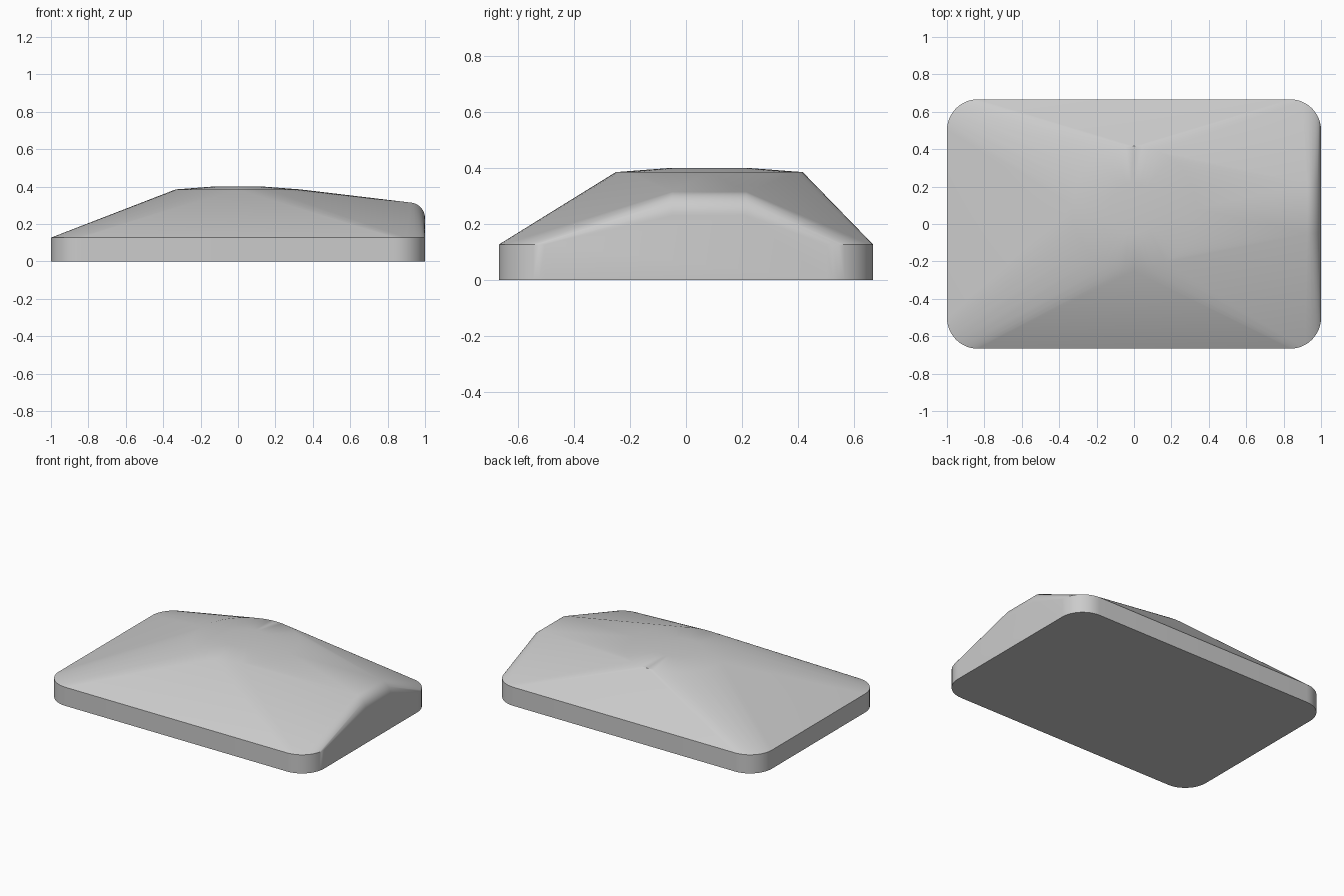
import bpy
import bmesh
import math

cube = bpy.data.objects.get("Cube")
if cube:
    bpy.data.objects.remove(cube, do_unlink=True)

WIDTH, DEPTH, RIM = 2.0, 4 / 3, 0.127
CORNER = 0.165
CROWN_Y = 0.083
STEPS = 12


def arc(cx, cy, radius, start, end, steps):
    """Points along a circular arc, angles in degrees."""
    points = []
    for i in range(steps + 1):
        a = math.radians(start + (end - start) * i / steps)
        points.append((cx + radius * math.cos(a), cy + radius * math.sin(a)))
    return points


points = []

# Base slab with rounded corners
quarter = 0
for sx, sy in ((1, 1), (-1, 1), (-1, -1), (1, -1)):
    cx = sx * (WIDTH / 2 - CORNER)
    cy = sy * (DEPTH / 2 - CORNER)
    for x, y in arc(cx, cy, CORNER, quarter, quarter + 90, STEPS):
        points += [(x, y, 0), (x, y, RIM)]
    quarter += 90

# Round crown: wide ring with a slightly higher flat top
for radius, z in ((0.333, 0.385), (0.135, 0.40)):
    points += [(x, y, z) for x, y in arc(0, CROWN_Y, radius, 0, 360, 48)[:-1]]

# Rounded nose along the raised end
for y in (-0.05, 0.215):
    points += [(x, y, z) for x, z in arc(0.915, 0.23, 0.085, 0, 90, STEPS)]

# Stretch one skin over all the sections
bm = bmesh.new()
for p in points:
    bm.verts.new(p)
hull = bmesh.ops.convex_hull(bm, input=bm.verts)
bmesh.ops.delete(bm, geom=[v for v in bm.verts if not v.link_faces], context="VERTS")
bmesh.ops.dissolve_limit(bm, angle_limit=math.radians(0.2),
                         verts=bm.verts, edges=bm.edges)
bmesh.ops.recalc_face_normals(bm, faces=bm.faces)

mesh = bpy.data.meshes.new("domed_cover")
bm.to_mesh(mesh)
bm.free()
cover = bpy.data.objects.new("domed_cover", mesh)
bpy.context.collection.objects.link(cover)

# Plain grey finish
grey = bpy.data.materials.new("light_grey")
grey.use_nodes = True
colour = (0.6, 0.6, 0.6, 1)
grey.diffuse_color = colour
grey.node_tree.nodes["Principled BSDF"].inputs["Base Color"].default_value = colour
mesh.materials.append(grey)

# Smooth shading that keeps the rim sharp
bpy.ops.object.select_all(action="DESELECT")
cover.select_set(True)
bpy.context.view_layer.objects.active = cover
bpy.ops.object.shade_smooth_by_angle(angle=math.radians(30))
